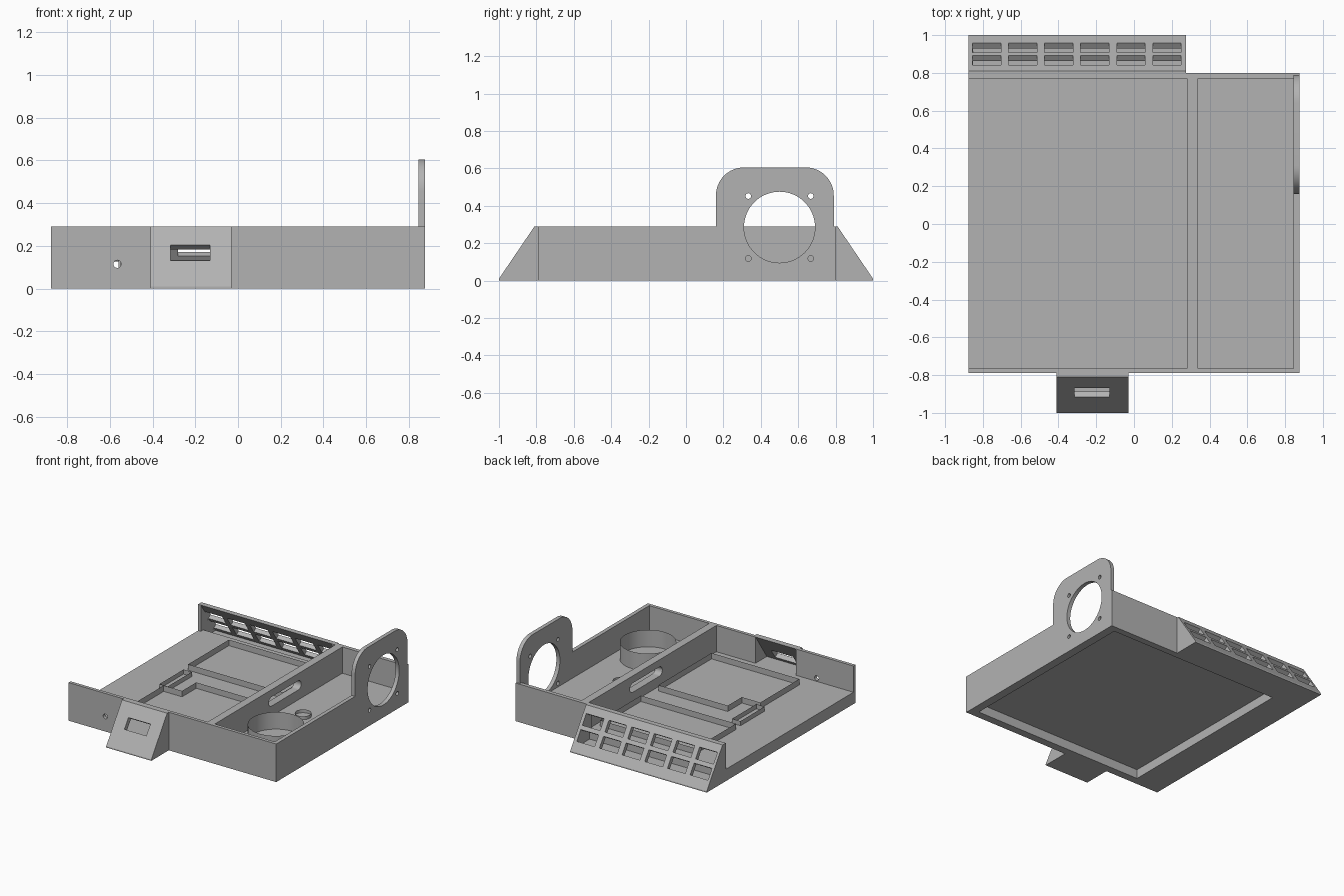
import bpy, bmesh, math
from mathutils import Vector

cube = bpy.data.objects.get("Cube")
if cube:
    bpy.data.objects.remove(cube, do_unlink=True)

grey = bpy.data.materials.new("plain grey")
grey.use_nodes = True
grey.diffuse_color = (0.45, 0.45, 0.45, 1)
grey.node_tree.nodes["Principled BSDF"].inputs["Base Color"].default_value = grey.diffuse_color

W, FRONT, BACK = 0.875, -0.79, 0.80     # tray outline
FLOOR, TOP = 0.09, 0.29                 # floor and wall heights
PLACE = {"x": lambda u, v, w: (w, u, v), "z": lambda u, v, w: (u, v, w)}


def finish(name, bm):
    bmesh.ops.recalc_face_normals(bm, faces=bm.faces)
    mesh = bpy.data.meshes.new(name)
    bm.to_mesh(mesh)
    bm.free()
    mesh.materials.append(grey)
    obj = bpy.data.objects.new(name, mesh)
    bpy.context.collection.objects.link(obj)
    return obj


def add_prism(bm, pts, lo, hi, axis):
    face = bm.faces.new([bm.verts.new(PLACE[axis](u, v, lo)) for u, v in pts])
    new = bmesh.ops.extrude_face_region(bm, geom=[face])["geom"]
    shift = Vector(PLACE[axis](0, 0, hi - lo))
    bmesh.ops.translate(bm, vec=shift, verts=[g for g in new if isinstance(g, bmesh.types.BMVert)])


def prism(name, pts, lo, hi, axis="x"):
    bm = bmesh.new()
    add_prism(bm, pts, lo, hi, axis)
    return finish(name, bm)


def rect(u0, u1, v0, v1):
    return [(u0, v0), (u1, v0), (u1, v1), (u0, v1)]


def box(name, x0, x1, y0, y1, z0, z1):
    return prism(name, rect(x0, x1, y0, y1), z0, z1, "z")


def arc(cu, cv, r, a0=0, a1=360, n=48):
    """Points along an arc; a full turn leaves out the repeated end point."""
    steps = n if a1 - a0 >= 360 else n + 1
    angles = [math.radians(a0 + (a1 - a0) * i / n) for i in range(steps)]
    return [(cu + r * math.cos(a), cv + r * math.sin(a)) for a in angles]


def rim(name, pts, height, thick=0.015):
    """Thin raised wall following a closed outline on the floor."""
    bm = bmesh.new()
    face = bm.faces.new([bm.verts.new((x, y, FLOOR)) for x, y in pts])
    bmesh.ops.inset_region(bm, faces=[face], thickness=thick,
                           use_boundary=True, use_even_offset=True)
    bmesh.ops.delete(bm, geom=[face], context="FACES")
    new = bmesh.ops.extrude_face_region(bm, geom=bm.faces[:])["geom"]
    bmesh.ops.translate(bm, vec=(0, 0, height),
                        verts=[g for g in new if isinstance(g, bmesh.types.BMVert)])
    return finish(name, bm)


def cut(obj, prisms, axis="x"):
    """Subtract separate prisms, each given as (outline, low, high)."""
    bm = bmesh.new()
    for pts, lo, hi in prisms:
        add_prism(bm, pts, lo, hi, axis)
    cutter = finish("cutter", bm)
    cutter.hide_render = True
    mod = obj.modifiers.new("cut", "BOOLEAN")
    mod.operation, mod.solver, mod.object = "DIFFERENCE", "EXACT", cutter
    bpy.context.view_layer.objects.active = obj
    bpy.ops.object.modifier_apply(modifier=mod.name)
    bpy.data.objects.remove(cutter, do_unlink=True)


def slot_outline(side, y, half):
    """Outline of a slot square to a sloping panel, centred at depth y."""
    slope = Vector((0.19, -0.28)).normalized()
    normal = Vector((-slope.y, slope.x))
    c = Vector((y, TOP - (y - 0.81) * 0.28 / 0.19))
    corners = [c + slope * a * half + normal * b
               for a, b in ((-1, -0.05), (1, -0.05), (1, 0.05), (-1, 0.05))]
    return [(side * p.x, p.y) for p in corners]


# Base with a shallow pocket underneath
base = box("tray_floor", -W, W, FRONT, BACK, 0, FLOOR)
cut(base, [(rect(-0.64, 0.81, -0.73, 0.75), -0.05, 0.07)], "z")

# Straight walls; the right-hand end of the tray stays open
left_front = box("front_wall_short", -W, -0.41, FRONT, -0.765, FLOOR, TOP)
bm_hole = arc(-0.565, 0.115, 0.018, n=24)
cutter_pts = [(x, z) for x, z in bm_hole]
PLACE["y"] = lambda u, v, w: (u, w, v)
cut(left_front, [(cutter_pts, -0.9, -0.7)], "y")
box("front_wall_long", -0.03, 0.845, FRONT, -0.765, FLOOR, TOP)
box("back_wall", 0.275, 0.845, 0.77, BACK, FLOOR, TOP)

# Divider with a rounded cable slot
divider = box("divider", 0.28, 0.34, -0.765, 0.77, FLOOR, TOP)
oblong = arc(0.24, 0.2, 0.035, -90, 90, 12) + arc(-0.08, 0.2, 0.035, 90, 270, 12)
cut(divider, [(oblong, 0.2, 0.4)])

# Side wall with the round-cornered fan mount
outline = [(FRONT, FLOOR), (BACK, FLOOR), (BACK, TOP), (0.79, TOP)]
outline += arc(0.64, 0.455, 0.15, 0, 90, 16) + arc(0.31, 0.455, 0.15, 90, 180, 16)
outline += [(0.16, TOP), (FRONT, TOP)]
fan_wall = prism("fan_mount_wall", outline, 0.845, W)
holes = [(arc(0.5, 0.285, 0.19, n=64), 0.8, 0.9)]
holes += [(arc(0.5 + a * 0.167, 0.285 + b * 0.167, 0.015, n=20), 0.8, 0.9)
          for a in (-1, 1) for b in (-1, 1)]
cut(fan_wall, holes)

# Hollow sloping housings, front and back
shell = [(0.8, 0), (1, 0), (1, 0.01), (0.81, TOP), (0.77, TOP), (0.77, FLOOR), (0.8, FLOOR)]
hollow = [(0.7, 0.3), (0.763, 0.3), (0.947, 0.03), (0.79, 0.03), (0.79, FLOOR), (0.7, FLOOR)]
back = prism("socket_panel", shell, -W, 0.275)
cut(back, [(hollow, -0.852, 0.252)])
cut(back, [(slot_outline(1, y, 0.043), x - 0.075, x + 0.075)
           for x in [-0.78 + 0.191 * i for i in range(6)] for y in (0.867, 0.933)])

front_shell = [(-0.79, 0)] + [(-y, z) for y, z in shell[1:4]]
front_shell += [(-0.765, TOP), (-0.765, FLOOR), (-0.79, FLOOR)]
front = prism("display_housing", front_shell, -0.41, -0.03)
cut(front, [([(-0.7, 0.3), (-0.758, 0.3), (-0.901, FLOOR), (-0.7, FLOOR)], -0.39, -0.05)])
cut(front, [(slot_outline(-1, 0.893, 0.043), -0.315, -0.13)])

# Locating rims and round holders on the floor
rim("back_board_rim", rect(-0.56, 0.24, 0.2, 0.69), 0.045)
rim("front_board_rim", [(-0.5, -0.65), (0.24, -0.65), (0.24, -0.01), (-0.345, -0.01),
                        (-0.345, -0.18), (-0.5, -0.18)], 0.045)
rim("small_board_rim", rect(-0.55, -0.48, -0.16, 0.13), 0.035)
rounds = [rim("cup_holder", arc(0.6, -0.4, 0.195, n=64), 0.13),
          rim("small_ring", arc(0.52, 0.04, 0.057, n=32), 0.025, 0.008)]

# Smooth only the curved parts
bpy.ops.object.select_all(action="DESELECT")
for obj in rounds + [fan_wall, divider, left_front]:
    obj.select_set(True)
bpy.context.view_layer.objects.active = fan_wall
bpy.ops.object.shade_smooth_by_angle(angle=math.radians(30))
